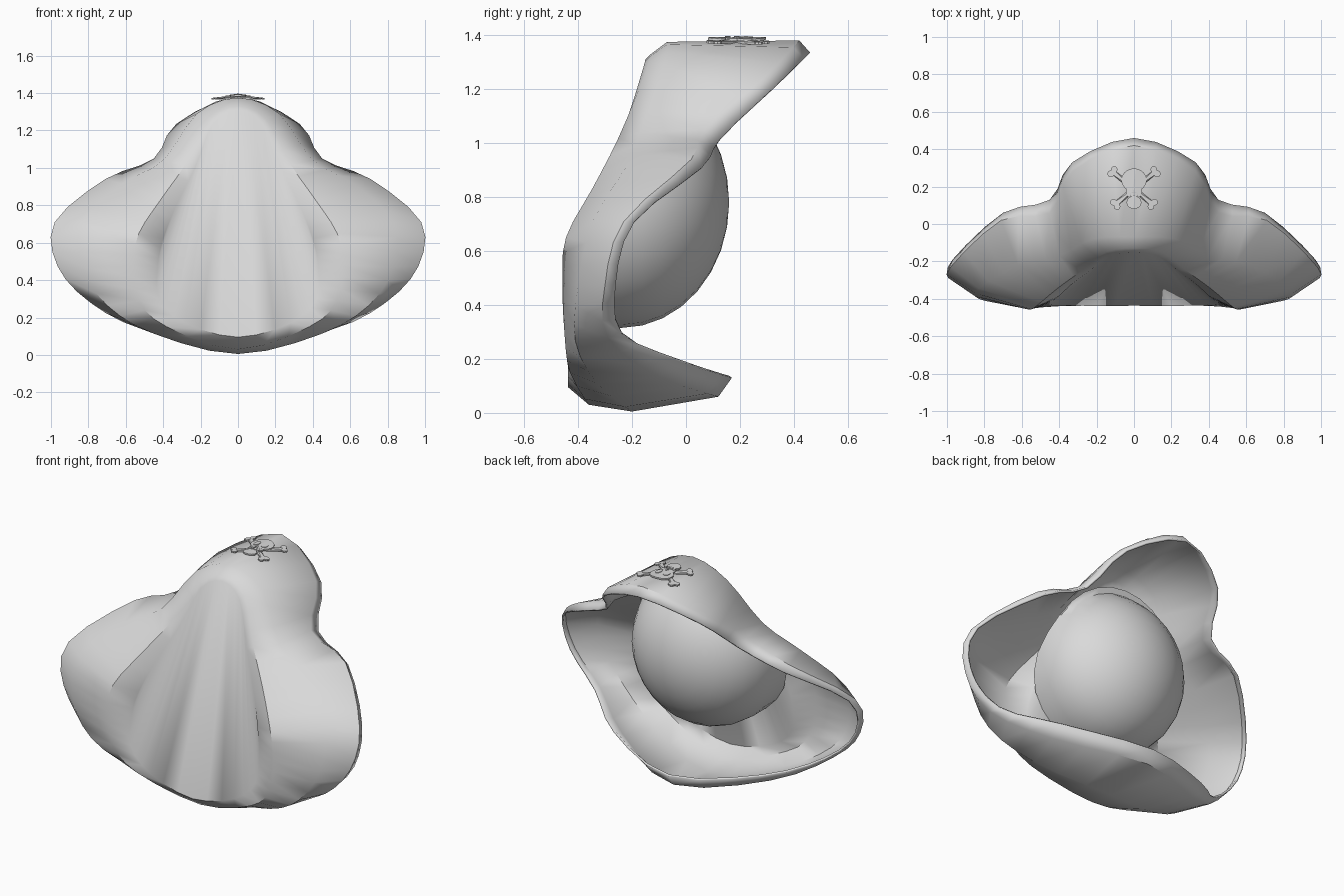
import bpy, bmesh, math
from mathutils import Vector

if "Cube" in bpy.data.objects:
    bpy.data.objects.remove(bpy.data.objects["Cube"])

felt = bpy.data.materials.new("grey_felt")
felt.diffuse_color = (0.7, 0.7, 0.7, 1)
felt.use_nodes = True
felt.node_tree.nodes["Principled BSDF"].inputs["Base Color"].default_value = felt.diffuse_color


def finish(bm, name, angle=None, recalc=True):
    bmesh.ops.remove_doubles(bm, verts=bm.verts, dist=0.0005)
    if recalc:
        bmesh.ops.recalc_face_normals(bm, faces=bm.faces)
    me = bpy.data.meshes.new(name)
    bm.to_mesh(me)
    bm.free()
    me.materials.append(felt)
    ob = bpy.data.objects.new(name, me)
    bpy.context.collection.objects.link(ob)
    if angle:
        bpy.ops.object.select_all(action='DESELECT')
        ob.select_set(True)
        bpy.context.view_layer.objects.active = ob
        bpy.ops.object.shade_smooth_by_angle(angle=math.radians(angle))
    return ob


def curve(keys, n=25):
    """Smooth half ring through a few points, from top centre to bottom centre."""
    p = [Vector(k) for k in keys]
    flip = lambda v: Vector((-v.x, v.y, v.z))
    p = [flip(p[1])] + p + [flip(p[-2])]
    out = []
    for i in range(n):
        t = i / (n - 1) * (len(keys) - 1)
        k = min(int(t), len(keys) - 2)
        t -= k
        a, b, c, d = p[k:k + 4]
        out.append(0.5 * (2 * b + (c - a) * t + (2 * a - 5 * b + 4 * c - d) * t * t
                          + (3 * b - a - 3 * c + d) * t ** 3))
    return out


# Brim: turned-up edge, outer fold, belly, front crest and edge of the front panel
rim = curve([(0, .46, 1.335), (.33, .33, 1.21), (.45, .13, 1.02), (.70, .06, .91),
             (.97, -.19, .71), (.965, -.26, .48), (.78, -.235, .29), (.5, -.02, .19), (0, .17, .13)])
fold = curve([(0, .42, 1.38), (.33, .28, 1.235), (.45, .06, 1.05), (.71, .02, .94),
              (.98, -.23, .71), (.965, -.30, .475), (.79, -.29, .28), (.5, -.1, .135), (0, .12, .06)])
belly = curve([(0, -.07, 1.375), (.22, -.08, 1.29), (.4, -.17, 1.04), (.62, -.22, .915),
               (.83, -.345, .71), (.83, -.40, .47), (.7, -.41, .265), (.44, -.33, .11), (0, -.2, .005)])
crest = curve([(0, -.13, 1.33), (.15, -.15, 1.26), (.28, -.25, 1.02), (.41, -.345, .835),
               (.53, -.445, .65), (.56, -.458, .48), (.53, -.45, .29), (.38, -.43, .15), (0, -.36, .03)])
panel = curve([(0, -.15, 1.31), (.13, -.17, 1.24), (.23, -.245, 1.0), (.33, -.32, .8),
               (.4, -.385, .62), (.43, -.41, .47), (.42, -.43, .3), (.28, -.437, .17), (0, -.437, .095)])

bm = bmesh.new()
grid = []
for ring in (panel, crest, belly, fold, rim):
    full = ring + [Vector((-v.x, v.y, v.z)) for v in ring[-2:0:-1]]
    grid.append([bm.verts.new(v) for v in full])
n = len(grid[0])
for r0, r1 in zip(grid, grid[1:]):
    for i in range(n):
        j = (i + 1) % n
        bm.faces.new((r0[i], r0[j], r1[j], r1[i]))

# Front panel: long strips running from its top arc to its bottom arc
edge, half = grid[0], n // 2
for s in (1, -1):
    for k in range(half // 2):
        ids = [k, k + 1, half - k - 1, half - k]
        if ids[1] == ids[2]:
            ids.pop(2)
        bm.faces.new([edge[(s * i) % n] for i in ids])
bmesh.ops.recalc_face_normals(bm, faces=bm.faces)
bm.faces.ensure_lookup_table()
if bm.faces[-1].normal.y > 0:
    bmesh.ops.reverse_faces(bm, faces=bm.faces)
brim = finish(bm, "brim", 40, recalc=False)
solid = brim.modifiers.new("felt_thickness", 'SOLIDIFY')
solid.thickness = 0.012
solid.offset = -1

# Crown: rounded dome whose straight wall runs forward to the front panel
CY, CZ = -.24, .78
bm = bmesh.new()
rows = []
SEG, DOME = 28, 8
for r in range(DOME + 2):
    a = min(r, DOME) / DOME * math.pi / 2
    row = []
    for i in range(SEG):
        t = i / SEG * math.tau
        x = .455 * math.sin(a) * math.cos(t)
        z = CZ + .465 * math.sin(a) * math.sin(t)
        front = -.435 + (z - .1) * .2355 + .03
        front -= .08 * (x / .455) ** 2 * max(0, min(1, (.95 - z) * 3))
        front += .07 * max(0, min(1, (z - .8) * 4))
        y = front if r > DOME else max(front, CY + .4 * math.cos(a))
        row.append(bm.verts.new((x, y, z)))
    rows.append(row)
for r0, r1 in zip(rows, rows[1:]):
    for i in range(SEG):
        j = (i + 1) % SEG
        bm.faces.new((r0[i], r0[j], r1[j], r1[i]))
finish(bm, "crown", 40)


# Emblem plates lie on the folded top of the brim
def plate(bm, pts, lift, thick=.009):
    c = sum((Vector(p) for p in pts), Vector((0, 0))) / len(pts)
    put = lambda p, h: bm.verts.new((p[0], p[1], 1.385 + h - .12 * abs(p[0])))
    top, low = [[put(p, lift - d) for p in pts] for d in (0, thick)]
    ct, cl = put(c, lift), put(c, lift - thick)
    for i in range(len(pts)):
        j = (i + 1) % len(pts)
        bm.faces.new((top[i], top[j], ct))
        bm.faces.new((low[j], low[i], cl))
        bm.faces.new((low[i], low[j], top[j], top[i]))


def oval(x, y, rx, ry, k=14):
    return [(x + rx * math.cos(t * math.tau / k), y + ry * math.sin(t * math.tau / k)) for t in range(k)]


bm = bmesh.new()
for s in (-1, 1):
    a, b = Vector((s * .115, .28)), Vector((-s * .1, .105))
    d = (b - a).normalized()
    w = Vector((-d.y, d.x))
    plate(bm, [a + w * .013, b + w * .013, b - w * .013, a - w * .013], .004)
    for p in (a, b):
        for q in (-1, 1):
            k = p + w * q * .015
            plate(bm, oval(k.x, k.y, .018, .018, 10), .006)
finish(bm, "crossed_bones")

bm = bmesh.new()
plate(bm, oval(0, .235, .068, .062, 18), .009)
plate(bm, [(-.045, .2), (.045, .2), (.04, .15), (-.04, .15)], .008)
plate(bm, oval(0, .115, .04, .035), .008)
finish(bm, "skull_emblem")

bm = bmesh.new()
for s in (-1, 1):
    plate(bm, oval(s * .026, .222, .017, .027, 12), .012, .004)
plate(bm, [(0, .198), (.01, .178), (-.01, .178)], .012, .004)
for i in range(4):
    x = -.027 + i * .018
    plate(bm, [(x - .007, .165), (x + .007, .165), (x + .007, .145), (x - .007, .145)], .012, .004)
finish(bm, "skull_details")
